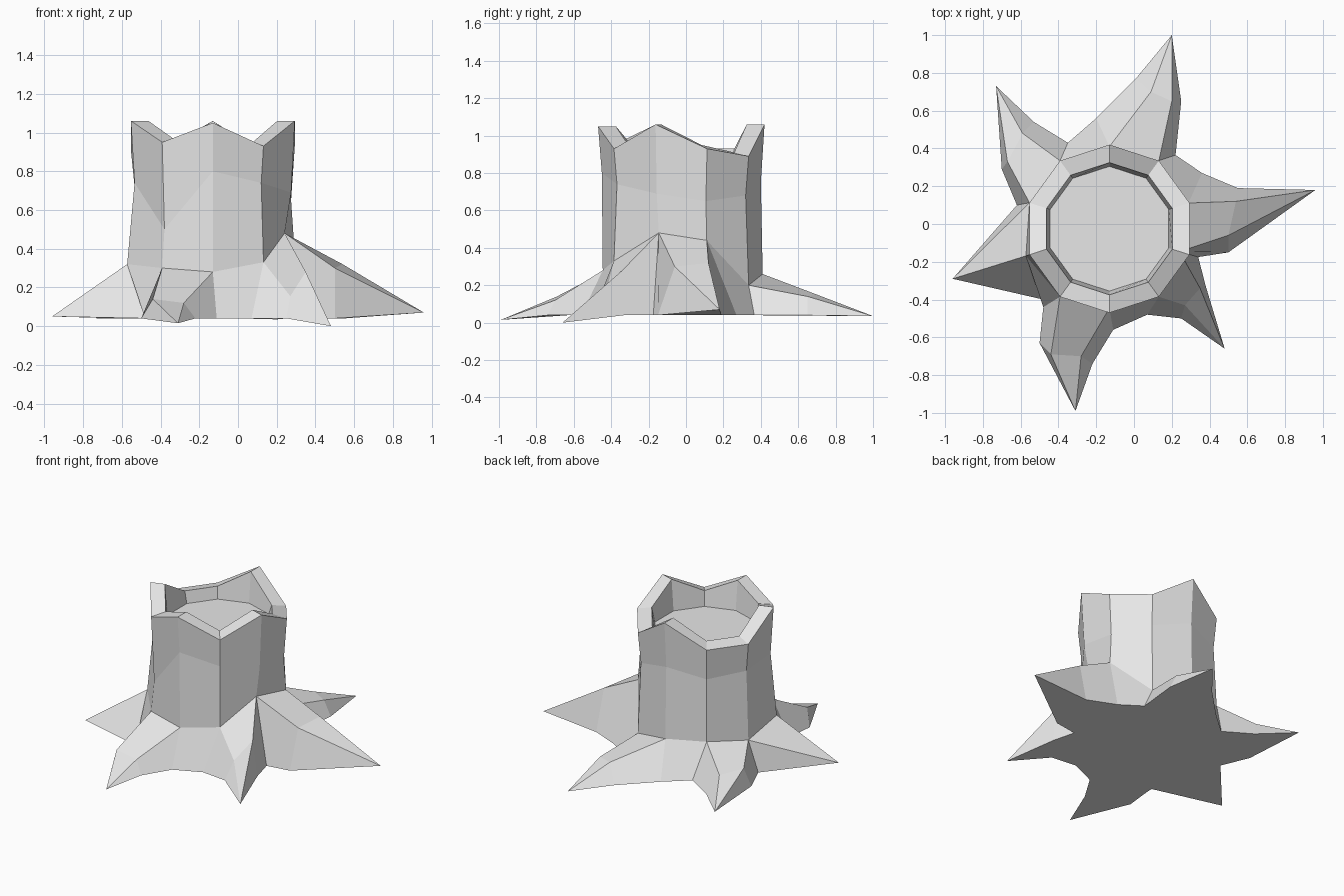
import bpy, bmesh, math

if "Cube" in bpy.data.objects:
    bpy.data.objects.remove(bpy.data.objects["Cube"])

CX, CY = -0.13, -0.025      # trunk axis
N = 10                      # trunk sides, first corner at -18 degrees, going anticlockwise
GROUND = 0.04

# corner heights of each trunk ring
RIM = [1.06, 0.93, 0.89, 1.06, 0.91, 0.91, 1.06, 0.95, 1.05, 0.93]
MID = [0.69, 0.65, 0.68, 0.75, 0.70, 0.72, 0.74, 0.50, 0.80, 0.74]
LOW = [0.48, 0.44, 0.20, 0.26, 0.28, 0.25, 0.32, 0.30, 0.28, 0.33]
LOW_R = [0.39, 0.44, 0.445, 0.435, 0.445, 0.445, 0.465, 0.445, 0.42, 0.445]

# ground outline points between the roots (x, y)
FOOT = [(0.34, -0.175), (0.36, 0.27), (0.22, 0.365), (-0.2, 0.56), (-0.35, 0.43),
        (-0.62, 0.1), (-0.48, -0.4), (-0.48, -0.44), (-0.11, -0.56), (0.07, -0.48)]

# roots by trunk side: tip, two ridge knuckles, two ground knuckles (x, y)
ROOTS = {
    0: ((0.96, 0.18, 0.07), [(0.5, -0.06, 0.3), (0.54, 0.12, 0.32)], [(0.5, -0.15), (0.55, 0.19)]),
    2: ((0.2, 1.0, 0.035), [(0.2, 0.65, 0.14), (0.09, 0.7, 0.15)], [(0.25, 0.65), (0.01, 0.77)]),
    4: ((-0.73, 0.73, 0.04), [(-0.59, 0.48, 0.16), (-0.67, 0.33, 0.17)], [(-0.53, 0.54), (-0.7, 0.29)]),
    5: ((-0.96, -0.29, 0.05), None, None),
    7: ((-0.31, -0.99, 0.015), [(-0.44, -0.69, 0.14), (-0.28, -0.7, 0.12)], [(-0.5, -0.63), (-0.22, -0.74)]),
    9: ((0.48, -0.66, 0.0), [(0.27, -0.43, 0.155), (0.35, -0.34, 0.28)], [(0.25, -0.5), (0.38, -0.33)]),
}

grey = bpy.data.materials.new("grey_wood")
grey.diffuse_color = (0.8, 0.8, 0.8, 1)
grey.use_nodes = True
grey.node_tree.nodes["Principled BSDF"].inputs["Base Color"].default_value = grey.diffuse_color


def ring(bm, radii, heights):
    verts = []
    for k in range(N):
        a = math.radians(-18 + 36 * k)
        verts.append(bm.verts.new((CX + radii[k] * math.cos(a), CY + radii[k] * math.sin(a), heights[k])))
    return verts


def bridge(bm, lower, upper):
    for k in range(N):
        j = (k + 1) % N
        bm.faces.new((lower[k], lower[j], upper[j], upper[k]))


def finish(bm, name):
    mesh = bpy.data.meshes.new(name)
    bm.to_mesh(mesh)
    bm.free()
    mesh.materials.append(grey)
    obj = bpy.data.objects.new(name, mesh)
    bpy.context.collection.objects.link(obj)


# stump: trunk wall, jagged rim, inner wall and cut floor
bm = bmesh.new()
low = ring(bm, LOW_R, LOW)
mid = ring(bm, [0.425] * N, MID)
rim = ring(bm, [0.445] * N, RIM)
lip = ring(bm, [0.35] * N, [z if z > 1 else z + 0.02 for z in RIM])
floor = ring(bm, [0.33] * N, [0.85] * N)
for a, b in ((low, mid), (mid, rim), (rim, lip), (lip, floor)):
    bridge(bm, a, b)
bm.faces.new(floor)

# roots: flared skirt from the trunk to the ground outline
foot = [bm.verts.new((x, y, GROUND)) for x, y in FOOT]
outline = []
for k in range(N):
    j = (k + 1) % N
    outline.append(foot[k])
    if k not in ROOTS:
        bm.faces.new((low[k], foot[k], foot[j], low[j]))
        continue
    tip_co, ridge, knuckle = ROOTS[k]
    tip = bm.verts.new(tip_co)
    if ridge is None:
        faces = [(low[k], tip, low[j]), (low[k], foot[k], tip), (low[j], tip, foot[j])]
        outline.append(tip)
    else:
        m0, m1 = [bm.verts.new(c) for c in ridge]
        p0, p1 = [bm.verts.new((x, y, GROUND)) for x, y in knuckle]
        faces = [(low[k], m0, m1, low[j]), (m0, tip, m1),
                 (low[k], foot[k], p0, m0), (p0, tip, m0),
                 (low[j], m1, p1, foot[j]), (m1, tip, p1)]
        outline += [p0, tip, p1]
    for f in faces:
        bm.faces.new(f)

# underside
bm.faces.new(outline[::-1])
bmesh.ops.recalc_face_normals(bm, faces=bm.faces[:])
finish(bm, "tree_stump")
